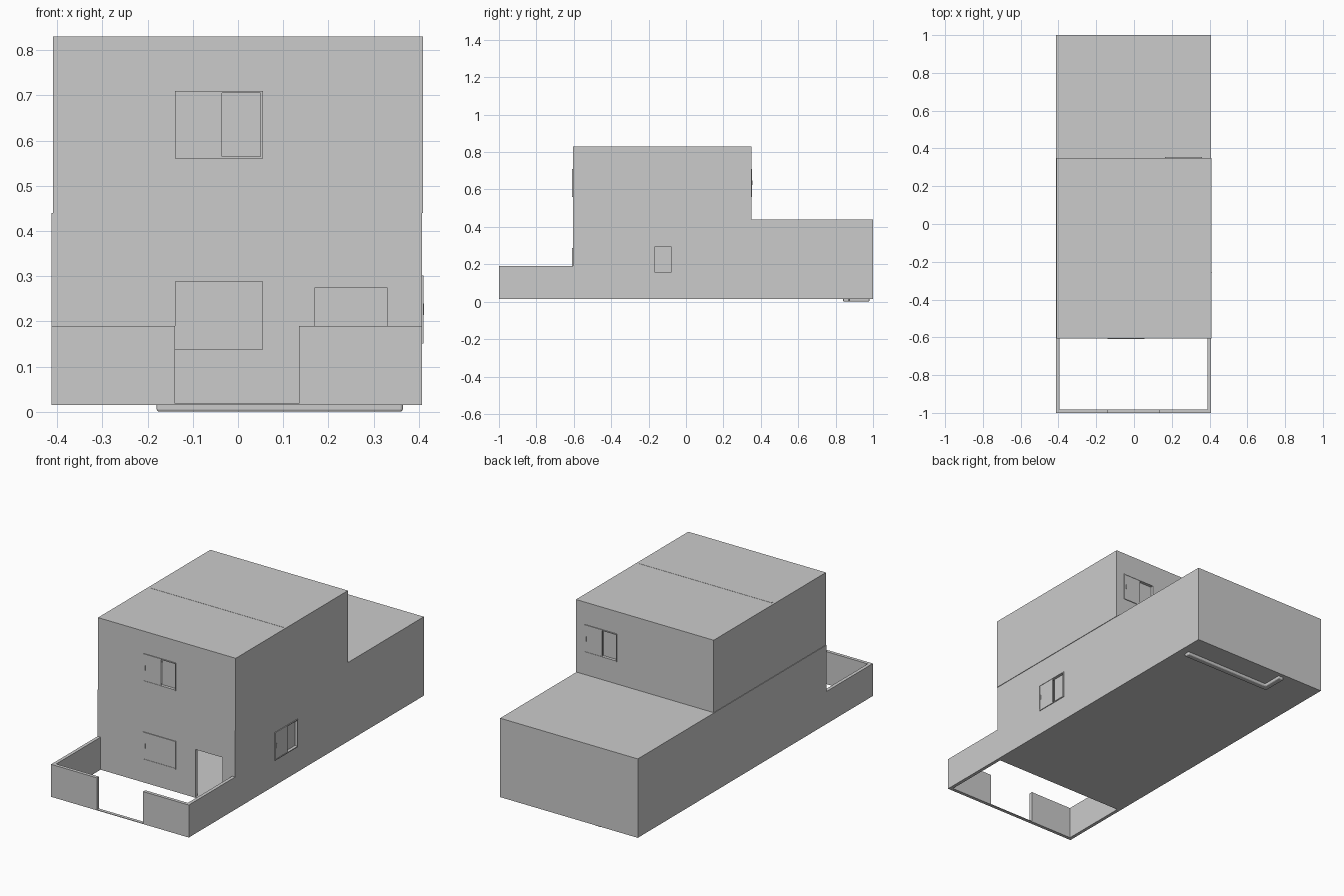
import bpy
from mathutils import Vector, Matrix
from math import pi

if "Cube" in bpy.data.objects:
    bpy.data.objects.remove(bpy.data.objects["Cube"])

T = 0.018  # wall thickness


def box(name, x, y, z, matrix=None):
    """Box from (min, max) ranges, optionally transformed."""
    lo, hi = Vector((x[0], y[0], z[0])), Vector((x[1], y[1], z[1]))
    pts = [(a, b, c) for a in x for b in y for c in z]
    faces = [(0, 1, 3, 2), (4, 6, 7, 5), (0, 4, 5, 1),
             (2, 3, 7, 6), (0, 2, 6, 4), (1, 5, 7, 3)]
    mesh = bpy.data.meshes.new(name)
    mesh.from_pydata(pts, [], faces)
    if matrix is not None:
        mesh.transform(matrix)
    obj = bpy.data.objects.new(name, mesh)
    bpy.context.collection.objects.link(obj)
    return obj


def apply_modifier(obj, mod):
    bpy.context.view_layer.objects.active = obj
    bpy.ops.object.modifier_apply(modifier=mod.name)


def cut(obj, cutter):
    mod = obj.modifiers.new("cut", 'BOOLEAN')
    mod.operation, mod.object, mod.solver = 'DIFFERENCE', cutter, 'EXACT'
    apply_modifier(obj, mod)
    bpy.data.objects.remove(cutter)


def window(name, wall, origin, turn, sliding=True):
    """Window at its lower left corner, seen facing the wall (local -y is outside)."""
    w, h, f = 0.195, 0.15, 0.005
    m = Matrix.Translation(origin) @ Matrix.Rotation(turn, 4, 'Z')
    cut(wall, box("opening", (0, w), (-0.05, 0.05), (0, h), m))
    out = (-0.004, T)
    # outer frame
    for part, x, z in (("left", (0, f), (0, h)), ("right", (w - f, w), (0, h)),
                       ("bottom", (f, w - f), (0, f)), ("top", (f, w - f), (h - f, h))):
        box(f"{name}_frame_{part}", x, out, z, m)
    # fixed pane, and second pane set back in its track
    mid = 0.105
    box(name + "_front_pane", (f, mid), (-0.002, 0.006), (f, h - f), m)
    depth = (0.012, T) if sliding else (-0.002, 0.006)
    box(name + "_rear_pane", (mid, w - f), depth, (f, h - f), m)
    # slim pull handle
    box(name + "_handle", (0.011, 0.013), (-0.005, -0.002), (0.063, 0.089), m)


# hollow ground floor
ground = box("ground_floor", (-0.413, 0.407), (-0.605, 1), (0.015, 0.44))
cut(ground, box("room", (-0.413 + T, 0.407 - T), (-0.605 + T, 1 - T), (0.019, 0.422)))
cut(ground, box("doorway", (0.17, 0.33), (-0.65, -0.56), (0.019, 0.275)))

# hollow upper floor
upper = box("upper_floor", (-0.41, 0.41), (-0.605, 0.35), (0.44, 0.83))
cut(upper, box("room", (-0.41 + T, 0.41 - T), (-0.605 + T, 0.35 - T), (0.45, 0.812)))

# windows
window("front_lower_window", ground, (-0.14, -0.605, 0.138), 0, sliding=False)
window("front_upper_window", upper, (-0.14, -0.605, 0.56), 0)
window("side_window", ground, (0.407, -0.27, 0.151), pi / 2)
window("back_window", upper, (0.36, 0.35, 0.56), pi)

# inner partitions
box("ground_cross_wall", (-0.395, -0.16), (-0.18, -0.165), (0.017, 0.43))
box("ground_long_wall", (-0.155, -0.14), (0.35, 0.985), (0.017, 0.43))
box("upper_cross_wall", (-0.395, 0.395), (-0.18, -0.165), (0.445, 0.831))

# courtyard walls with a gate gap
for side, x in (("left", (-0.413, -0.413 + T)), ("right", (0.407 - T, 0.407))):
    box(f"courtyard_{side}_wall", x, (-1, -0.605), (0.015, 0.19))
box("gate_left_wall", (-0.395, -0.14), (-1, -1 + T), (0.015, 0.19))
box("gate_right_wall", (0.135, 0.389), (-1, -1 + T), (0.015, 0.19))
box("gate_threshold", (-0.14, 0.135), (-1, -1 + T), (0.015, 0.018))

# rounded L-shaped rail under the floor
rail = box("floor_rail_long", (-0.18, 0.365), (0.84, 0.872), (0, 0.022))
leg = box("floor_rail_leg", (-0.18, -0.148), (0.86, 0.98), (0, 0.022))
union = rail.modifiers.new("join", 'BOOLEAN')
union.operation, union.object, union.solver = 'UNION', leg, 'EXACT'
apply_modifier(rail, union)
bpy.data.objects.remove(leg)
rail.name = "floor_rail"
bevel = rail.modifiers.new("round", 'BEVEL')
bevel.width, bevel.segments = 0.006, 3
apply_modifier(rail, bevel)
